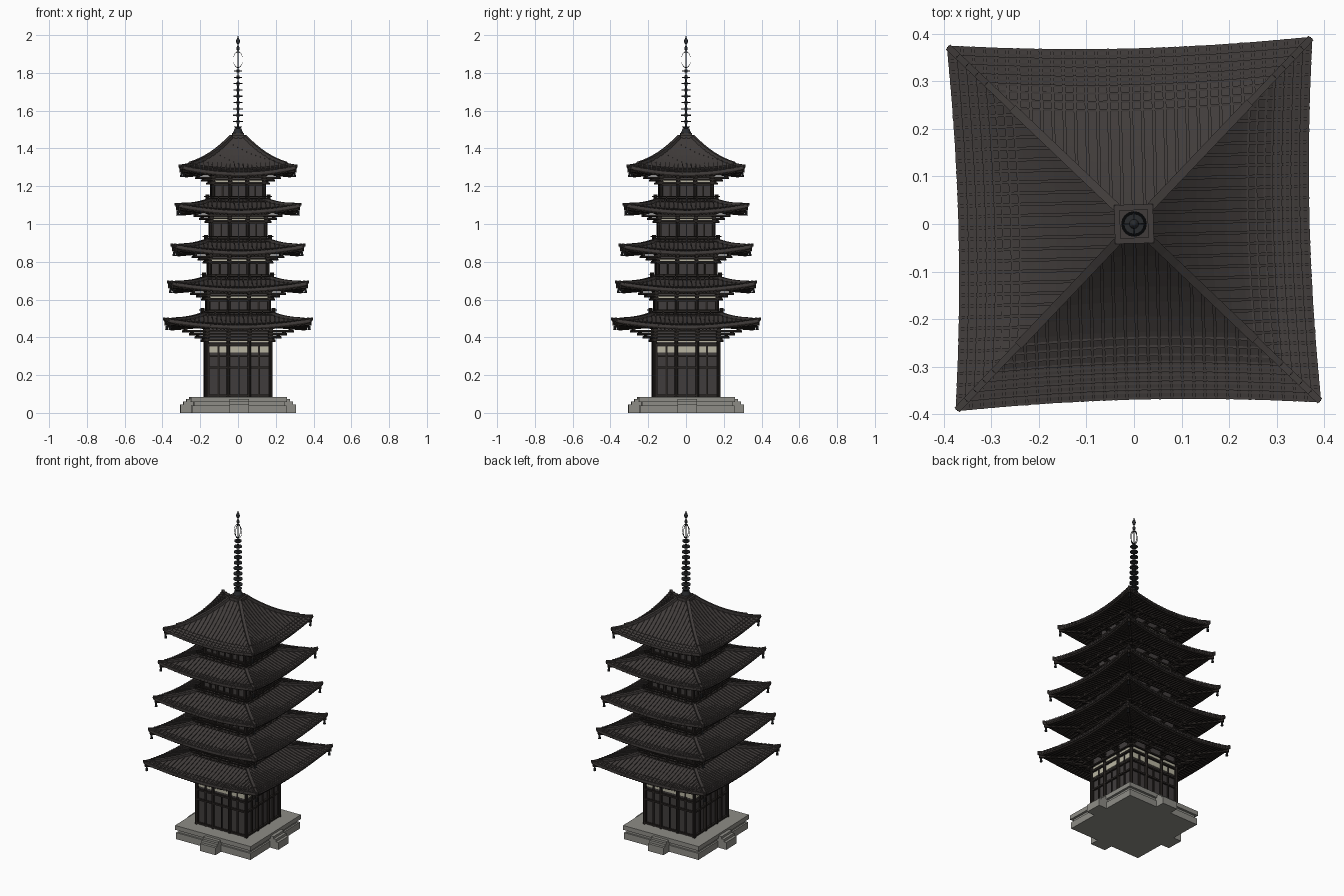
import bpy, bmesh, math
from mathutils import Matrix, Vector

cube = bpy.data.objects.get("Cube")
if cube:
    bpy.data.objects.remove(cube, do_unlink=True)

TURN = math.radians(1.4)


def material(name, rgb):
    m = bpy.data.materials.new(name)
    m.use_nodes = True
    m.diffuse_color = (*rgb, 1)
    bsdf = m.node_tree.nodes["Principled BSDF"]
    bsdf.inputs["Base Color"].default_value = (*rgb, 1)
    bsdf.inputs["Roughness"].default_value = 0.8
    return m


TILE = material("roof tile", (0.052, 0.045, 0.043))
WOOD = material("dark wood", (0.022, 0.018, 0.016))
PANEL = material("wall panel", (0.052, 0.046, 0.045))
CREAM = material("cream plaster", (0.48, 0.46, 0.36))
STONE = material("stone", (0.27, 0.265, 0.24))
BRONZE = material("bronze", (0.022, 0.024, 0.027))


def finish(bm, name, mat, four=True, smooth=False):
    """Turn a mesh of the front side into an object, repeated on all four sides."""
    if four:
        geom = bm.verts[:] + bm.edges[:] + bm.faces[:]
        for k in range(1, 4):
            new = bmesh.ops.duplicate(bm, geom=geom)["geom"]
            verts = [g for g in new if isinstance(g, bmesh.types.BMVert)]
            bmesh.ops.rotate(bm, verts=verts, matrix=Matrix.Rotation(k * math.pi / 2, 3, "Z"))
    bmesh.ops.remove_doubles(bm, verts=bm.verts, dist=0.00001)
    bmesh.ops.recalc_face_normals(bm, faces=bm.faces)
    mesh = bpy.data.meshes.new(name)
    bm.to_mesh(mesh)
    bm.free()
    mesh.materials.append(mat)
    ob = bpy.data.objects.new(name, mesh)
    ob.rotation_euler.z = TURN
    bpy.context.collection.objects.link(ob)
    if smooth:
        bpy.ops.object.select_all(action="DESELECT")
        ob.select_set(True)
        bpy.context.view_layer.objects.active = ob
        bpy.ops.object.shade_smooth_by_angle(angle=math.radians(40))
    return ob


def box(bm, x0, x1, y0, y1, z0, z1):
    size = Matrix.Diagonal((x1 - x0, y1 - y0, z1 - z0, 1))
    place = Matrix.Translation(((x0 + x1) / 2, (y0 + y1) / 2, (z0 + z1) / 2))
    bmesh.ops.create_cube(bm, size=1, matrix=place @ size)


def rod(bm, x, y, z0, z1, r0, r1=None, sides=8):
    bmesh.ops.create_cone(bm, cap_ends=True, segments=sides, radius1=r0,
                          radius2=r0 if r1 is None else r1, depth=z1 - z0,
                          matrix=Matrix.Translation((x, y, (z0 + z1) / 2)))


def sweep(bm, points, side, width, low, high):
    """Run a rectangular section along points; it spans low..high in z."""
    side = Vector(side).normalized() * width / 2
    rings = []
    for p in points:
        p = Vector(p)
        rings.append([bm.verts.new(p + side * s + Vector((0, 0, h)))
                      for s, h in ((-1, low), (1, low), (1, high), (-1, high))])
    for a, b in zip(rings, rings[1:]):
        for i in range(4):
            j = (i + 1) % 4
            bm.faces.new((a[i], a[j], b[j], b[i]))
    bm.faces.new(rings[0])
    bm.faces.new(rings[-1][::-1])


def shell(bm, rows):
    grid = [[bm.verts.new(p) for p in row] for row in rows]
    for a, b in zip(grid, grid[1:]):
        for i in range(len(a) - 1):
            bm.faces.new((a[i], a[i + 1], b[i + 1], b[i]))


# Stone platform with a flight of steps on each side
bm = bmesh.new()
for half, z0, z1 in ((0.25, 0, 0.04), (0.24, 0.04, 0.058), (0.254, 0.058, 0.085)):
    box(bm, -half, half, -half, half, z0, z1)
finish(bm, "stone_platform", STONE, four=False)
bm = bmesh.new()
for d, z in ((0.306, 0.045), (0.29, 0.06), (0.274, 0.073)):
    box(bm, -0.052, 0.052, -d, -0.23, 0, z)
finish(bm, "stone_steps", STONE)


def roof(n, r0, top, corner, eave, wall, lift=0.034, bend=0.45):
    mid = corner * 0.96

    def reach(t):
        return mid + (corner - mid) * t * t

    def height(t, v):
        return top + (eave - top) * v * (1 + bend * (1 - v)) + lift * t * t * v * v

    def at(t, v, dz=0.0):
        d = r0 + (reach(t) - r0) * v
        return (t * d, -d, height(t, v) + dz)

    def on_line(x, d):
        t = x / d
        return (x, -d, height(t, (d - r0) / (reach(t) - r0)))

    def eave_at(x):
        d = mid
        for _ in range(8):
            d = reach(min(1, abs(x) / d))
        return d

    ts = [i / 8 - 1 for i in range(17)]
    # Curved tile surface with a thin edge
    bm = bmesh.new()
    rows = [[at(t, v / 8) for t in ts] for v in range(9)]
    rows.append([at(t, 1, -0.012) for t in ts])
    shell(bm, rows)
    finish(bm, f"roof_surface_{n}", TILE)

    # Tile ribs run straight down the slope, crossed by courses near the eave
    bm = bmesh.new()
    count = int(corner / 0.0235)
    for k in range(-count, count + 1):
        x = k * 0.0235
        a, b = max(r0, abs(x) + 0.004), eave_at(x)
        if b - a > 0.008:
            sweep(bm, [on_line(x, a + (b + 0.003 - a) * i / 5) for i in range(6)],
                  (1, 0, 0), 0.007, -0.006, 0.0045)
    for v in (0.8, 0.87, 0.94, 1.0):
        sweep(bm, [at(t, v) for t in ts], (0, 1, 0), 0.005, -0.004, 0.0025)
    finish(bm, f"roof_tiles_{n}", TILE)

    # Hip ridges, tall above and low towards the corner
    bm = bmesh.new()
    sweep(bm, [at(1, v / 10) for v in range(0, 9)], (1, 1, 0), 0.018, -0.006, 0.014)
    sweep(bm, [at(1, v / 10) for v in range(8, 11)], (1, 1, 0), 0.014, -0.006, 0.008)
    finish(bm, f"hip_ridges_{n}", TILE)

    # Wooden eave board and soffit
    bm = bmesh.new()

    def under(t, d, z):
        return (t * d, -d, z)
    rows = [[under(t, reach(t) - 0.004, eave + lift * t * t - 0.011) for t in ts],
            [under(t, reach(t) - 0.006, eave + lift * t * t - 0.02) for t in ts],
            [under(t, reach(t) - 0.05, eave + lift * 0.6 * t * t - 0.014) for t in ts],
            [under(t, wall, eave - 0.002) for t in ts]]
    shell(bm, rows)
    # Rafters
    count = int(mid / 0.02)
    for k in range(-count, count + 1):
        x = k * 0.02
        a, b = max(wall, abs(x) + 0.01), eave_at(x) - 0.012
        if b - a > 0.01:
            za = eave - 0.005 + lift * 0.5 * (x / a) ** 2 * (a - wall) / (mid - wall)
            sweep(bm, [(x, -a, za), (x, -b, eave - 0.02 + lift * (x / b) ** 2)],
                  (1, 0, 0), 0.007, -0.006, 0.002)
    # Corner beam under each hip
    sweep(bm, [(wall, -wall, eave - 0.006), (corner - 0.006, -corner + 0.006, eave + lift - 0.02)],
          (1, 1, 0), 0.014, -0.012, 0.004)
    finish(bm, f"eaves_{n}", WOOD)

    # Hanging corner bell
    bm = bmesh.new()
    c, z = corner * 0.965, eave + lift
    rod(bm, c, -c, z - 0.04, z - 0.02, 0.0018)
    rod(bm, c, -c, z - 0.058, z - 0.036, 0.008, 0.005)
    finish(bm, f"corner_bells_{n}", BRONZE)


def storey(n, w, z0, eave):
    ground = n == 1
    top = eave - 0.004
    bm = bmesh.new()
    box(bm, -w + 0.006, w - 0.006, -w + 0.006, w - 0.006, z0, top)
    finish(bm, f"wall_panels_{n}", PANEL, four=False)

    # Posts, cross rails and door frames
    bm = bmesh.new()
    for x in (-w, -w / 3, w / 3):
        rod(bm, x, -w, z0, eave - 0.075 if ground else eave - 0.03, 0.0095)
    rails = (0.093, 0.24, 0.3, 0.362) if ground else (z0 + 0.03, eave - 0.062)
    for z in rails:
        box(bm, -w, w, -w - 0.005, -w + 0.008, z - 0.005, z + 0.005)
    box(bm, -0.003, 0.003, -w - 0.002, -w + 0.01, z0, rails[-2] if ground else rails[-1])
    for s in (-1, 1):
        for x in (0.36, 0.64, 0.96):
            box(bm, s * x * w - 0.005, s * x * w + 0.005, -w - 0.002, -w + 0.01, z0, rails[-1])
    finish(bm, f"wall_frame_{n}", WOOD)

    # Plaster strips between the posts
    bm = bmesh.new()
    strips = ((0.32, 0.352), (0.374, 0.388)) if ground else ((eave - 0.05, eave - 0.034),)
    for lo, hi in strips:
        for c in (-2 * w / 3, 0, 2 * w / 3):
            box(bm, c - w / 3 + 0.01, c + w / 3 - 0.01, -w + 0.001, -w + 0.007, lo, hi)
    finish(bm, f"plaster_strips_{n}", CREAM)

    # Stepped brackets carrying square purlin frames
    bm = bmesh.new()
    levels = ((0.015, 0.077), (0.045, 0.058), (0.075, 0.042), (0.11, 0.027))
    if not ground:
        levels = ((0.018, 0.055), (0.045, 0.039), (0.075, 0.025))
    for out, drop in levels:
        h, z = w + out, eave - drop
        box(bm, -h - 0.01, h + 0.01, -h - 0.004, -h + 0.004, z - 0.004, z + 0.004)
        for x in (-w, -w / 3, w / 3, w):
            box(bm, x - 0.005, x + 0.005, -h - 0.008, -w + 0.01, z - 0.009, z - 0.002)
            box(bm, x - 0.011, x + 0.011, -h - 0.006, -h + 0.006, z - 0.002, z + 0.011)
        sweep(bm, [(w - 0.01, 0.01 - w, z - 0.009), (h + 0.008, -h - 0.008, z - 0.009)],
              (1, 1, 0), 0.01, 0, 0.009)
    finish(bm, f"brackets_{n}", WOOD)


def balcony(n, w, z):
    h = w + 0.026
    bm = bmesh.new()
    box(bm, -h - 0.004, h + 0.004, -h - 0.004, -w + 0.01, z - 0.016, z - 0.008)
    for dz, over in ((0.004, 0.0), (0.016, 0.014)):
        box(bm, -h - over, h + over, -h - 0.003, -h + 0.003, z + dz - 0.0025, z + dz + 0.0025)
    for k in range(7):
        x = h * (k / 3 - 1)
        box(bm, x - 0.003, x + 0.003, -h - 0.003, -h + 0.003, z - 0.01, z + 0.016)
    rod(bm, h, -h, z - 0.02, z + 0.026, 0.006)
    finish(bm, f"balcony_rail_{n}", WOOD)


# Storeys: wall half width, roof corner half width, eave height, roof top height
tiers = [(0.168, 0.382, 0.462, 0.528),
         (0.162, 0.362, 0.658, 0.718),
         (0.153, 0.343, 0.854, 0.917),
         (0.144, 0.323, 1.07, 1.13),
         (0.135, 0.303, 1.272, 1.458)]
floor = 0.085
for i, (w, corner, eave, top) in enumerate(tiers):
    n = i + 1
    storey(n, w, floor, eave)
    if n < len(tiers):
        roof(n, tiers[n][0] - 0.003, top, corner, eave, w)
        balcony(n + 1, tiers[n][0], top)
    else:
        roof(n, 0.036, top, corner, eave, w, bend=0.53)
    floor = top - 0.02

# Finial base: square cap and bowl
bm = bmesh.new()
box(bm, -0.041, 0.041, -0.041, 0.041, 1.44, 1.472)
box(bm, -0.03, 0.03, -0.03, 0.03, 1.472, 1.482)
finish(bm, "finial_base", TILE, four=False)

# Finial mast with bowl, nine rings and jewels
bm = bmesh.new()
rod(bm, 0, 0, 1.482, 1.505, 0.027, 0.018, 16)
rod(bm, 0, 0, 1.505, 1.517, 0.012, 0.024, 16)
rod(bm, 0, 0, 1.48, 1.985, 0.0055, 0.003, 10)
for k in range(9):
    z, r = 1.542 + k * 0.0335, 0.027 - k * 0.0007
    rod(bm, 0, 0, z - 0.003, z + 0.003, r, r, 16)
    rod(bm, 0, 0, z - 0.009, z + 0.009, 0.009, 0.009, 10)
for z, r, tall in ((1.93, 0.009, 1.4), (1.967, 0.0105, 1.5)):
    bmesh.ops.create_uvsphere(bm, u_segments=12, v_segments=8, radius=r,
                              matrix=Matrix.Translation((0, 0, z)) @ Matrix.Diagonal((1, 1, tall, 1)))
rod(bm, 0, 0, 1.975, 2.0, 0.007, 0.0, 10)
finish(bm, "finial_mast", BRONZE, four=False, smooth=True)

# Openwork flame around the mast
bm = bmesh.new()
arc = [math.pi * i / 10 for i in range(11)]
sweep(bm, [(0.025 * math.sin(a), 0, 1.87 - 0.042 * math.cos(a)) for a in arc],
      (0, 1, 0), 0.003, -0.002, 0.002)
finish(bm, "finial_flame", BRONZE)
